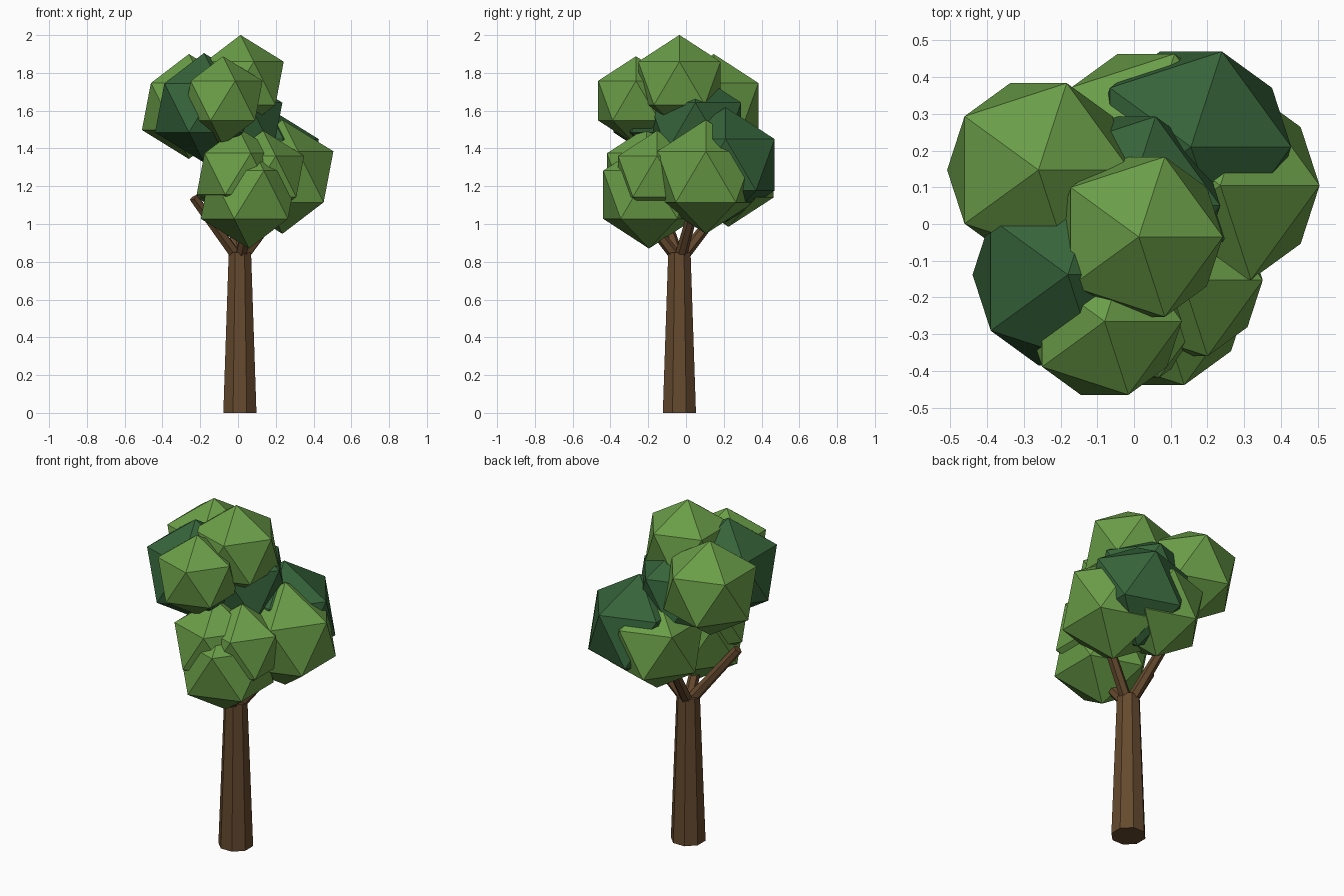
import bpy, math
from mathutils import Vector

cube = bpy.data.objects.get("Cube")
if cube:
    bpy.data.objects.remove(cube, do_unlink=True)


def make_material(name, rgb):
    mat = bpy.data.materials.new(name)
    mat.use_nodes = True
    mat.diffuse_color = (*rgb, 1)
    mat.node_tree.nodes["Principled BSDF"].inputs["Base Color"].default_value = (*rgb, 1)
    return mat


bark = make_material("brown bark", (0.13, 0.068, 0.028))
light_leaf = make_material("light green leaves", (0.145, 0.34, 0.065))
dark_leaf = make_material("dark green leaves", (0.036, 0.125, 0.042))


def finish(name, mat):
    obj = bpy.context.object
    obj.name = name
    obj.data.materials.append(mat)
    return obj


def limb(name, start, end, r1, r2, sides, turn=0):
    """Tapered faceted post between two points."""
    start, end = Vector(start), Vector(end)
    axis = end - start
    bpy.ops.mesh.primitive_cone_add(vertices=sides, radius1=r1, radius2=r2,
                                    depth=axis.length, location=(start + end) / 2)
    obj = finish(name, bark)
    spin = Vector((0, 0, 1)).rotation_difference(axis).to_euler()
    obj.rotation_euler = spin if turn == 0 else (0, 0, turn)


# Trunk
cx, cy = 0.01, -0.035
limb("trunk", (cx, cy, 0), (cx, cy, 0.85), 0.095, 0.064, 8, math.pi / 8)

# Branches fanning out from the trunk top
for side, angle in (("right", 205), ("back", 105), ("left", 20), ("front", 285)):
    a = math.radians(angle)
    out = Vector((math.cos(a), math.sin(a), 0))
    base = Vector((cx, cy, 0.83)) + out * 0.02
    limb(side + "_branch", base, base + out * 0.25 + Vector((0, 0, 0.31)), 0.032, 0.026, 6)

# Leaf clumps: name, material, centre, radius
clumps = (
    ("crown", light_leaf, (0.013, -0.035, 1.745), 0.256),
    ("upper_back", light_leaf, (-0.26, 0.147, 1.622), 0.278),
    ("upper_front", light_leaf, (-0.08, -0.265, 1.653), 0.235),
    ("upper_side", dark_leaf, (-0.18, -0.138, 1.615), 0.29),
    ("inner", dark_leaf, (-0.02, 0.05, 1.515), 0.285),
    ("lower_back_dark", dark_leaf, (0.155, 0.21, 1.313), 0.305),
    ("lower_side", light_leaf, (0.235, 0.105, 1.25), 0.302),
    ("lower_front", light_leaf, (0.058, -0.196, 1.155), 0.285),
    ("middle_front", light_leaf, (0.133, -0.153, 1.252), 0.243),
    ("middle_inner", light_leaf, (0.0, -0.21, 1.265), 0.245),
    ("lower_back", light_leaf, (0.033, 0.225, 1.265), 0.28),
)
for name, mat, centre, radius in clumps:
    bpy.ops.mesh.primitive_ico_sphere_add(subdivisions=1, radius=radius, location=centre)
    finish(name + "_leaves", mat)
